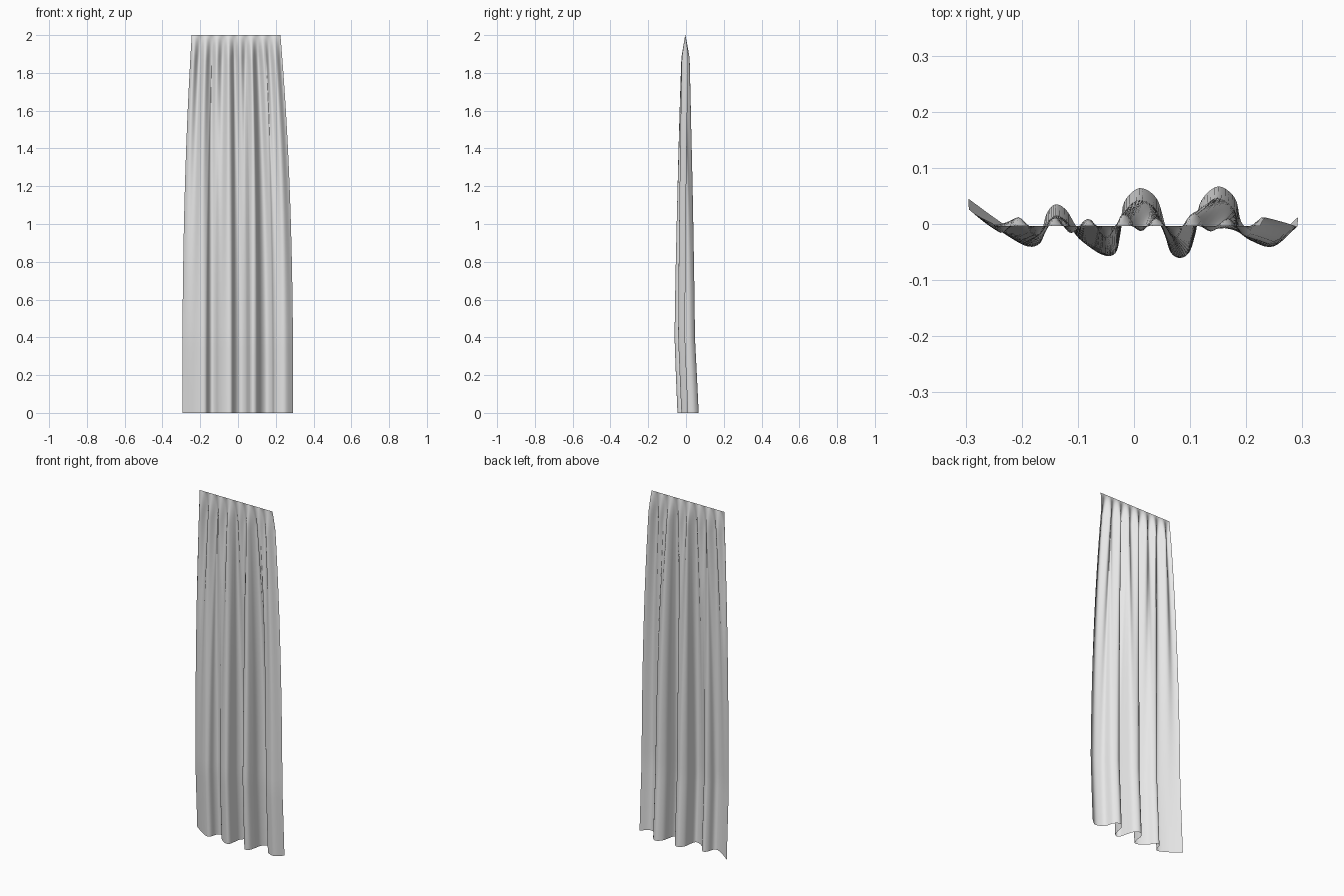
import bpy
import bmesh
from math import cos, pi
from mathutils import Vector

cube = bpy.data.objects.get("Cube")
if cube:
    bpy.data.objects.remove(cube, do_unlink=True)

HEIGHT = 2.0
ROWS = 48
STEPS = 5          # columns between neighbouring hem points
PLEAT = 0.06       # spacing of the gathers near the top

# Wave of the hem in millimetres, from the right edge to the left edge
HEM = [(-295, 45), (-272, 28), (-250, 12), (-220, -8), (-187, -24), (-166, -16),
       (-156, 18), (-140, 35), (-120, 24), (-98, -10), (-58, -38), (-33, -36),
       (-24, 0), (-17, 40), (10, 64), (40, 46), (55, 0), (65, -34), (81, -45),
       (99, -34), (110, 0), (120, 42), (150, 67), (180, 46), (191, 4),
       (212, -15), (250, -23), (292, 12)]


def smooth_path(points, steps):
    """Catmull-Rom curve through the points."""
    pts = [Vector(p) / 1000 for p in points]
    pts = [pts[0] * 2 - pts[1]] + pts + [pts[-1] * 2 - pts[-2]]
    path = []
    for a, b, c, d in zip(pts, pts[1:], pts[2:], pts[3:]):
        for i in range(steps):
            t = i / steps
            path.append((b * 2 + (c - a) * t + (a * 2 - b * 5 + c * 4 - d) * t * t
                         + (b * 3 - a - c * 3 + d) * t ** 3) / 2)
    return path + [pts[-2]]


def drape(hem, z):
    """Blend the loose hem wave into regular pleats, gathered flat at the rail."""
    up = z / HEIGHT
    top_x = hem.x * 0.8 - 0.009
    pleat_y = -0.002 - 0.018 * cos(2 * pi * (top_x - 0.01) / PLEAT)
    x = hem.x + (top_x - hem.x) * up ** 2.5
    loose = 1 - up ** 2
    sway = -0.018 * min(1, z / 0.4)
    y = loose * (hem.y + sway) + (1 - loose) * pleat_y
    gather = min(1, (HEIGHT - z) / 0.12) ** 0.8
    return x, y * gather - 0.004 * (1 - gather), z


# Single cloth sheet, with rows closer together near the rail
hem_path = smooth_path(HEM, STEPS)
bm = bmesh.new()
grid = []
for r in range(ROWS + 1):
    z = HEIGHT * (1 - (1 - r / ROWS) ** 1.4)
    grid.append([bm.verts.new(drape(p, z)) for p in hem_path])
for low, high in zip(grid, grid[1:]):
    for i in range(len(low) - 1):
        face = bm.faces.new((low[i], low[i + 1], high[i + 1], high[i]))
        face.smooth = True

mesh = bpy.data.meshes.new("curtain")
bm.to_mesh(mesh)
bm.free()
curtain = bpy.data.objects.new("curtain", mesh)
bpy.context.collection.objects.link(curtain)

# Plain pale cloth
cloth = bpy.data.materials.new("pale grey cloth")
cloth.use_nodes = True
colour = (0.8, 0.8, 0.8, 1)
cloth.diffuse_color = colour
cloth.node_tree.nodes["Principled BSDF"].inputs["Base Color"].default_value = colour
mesh.materials.append(cloth)
